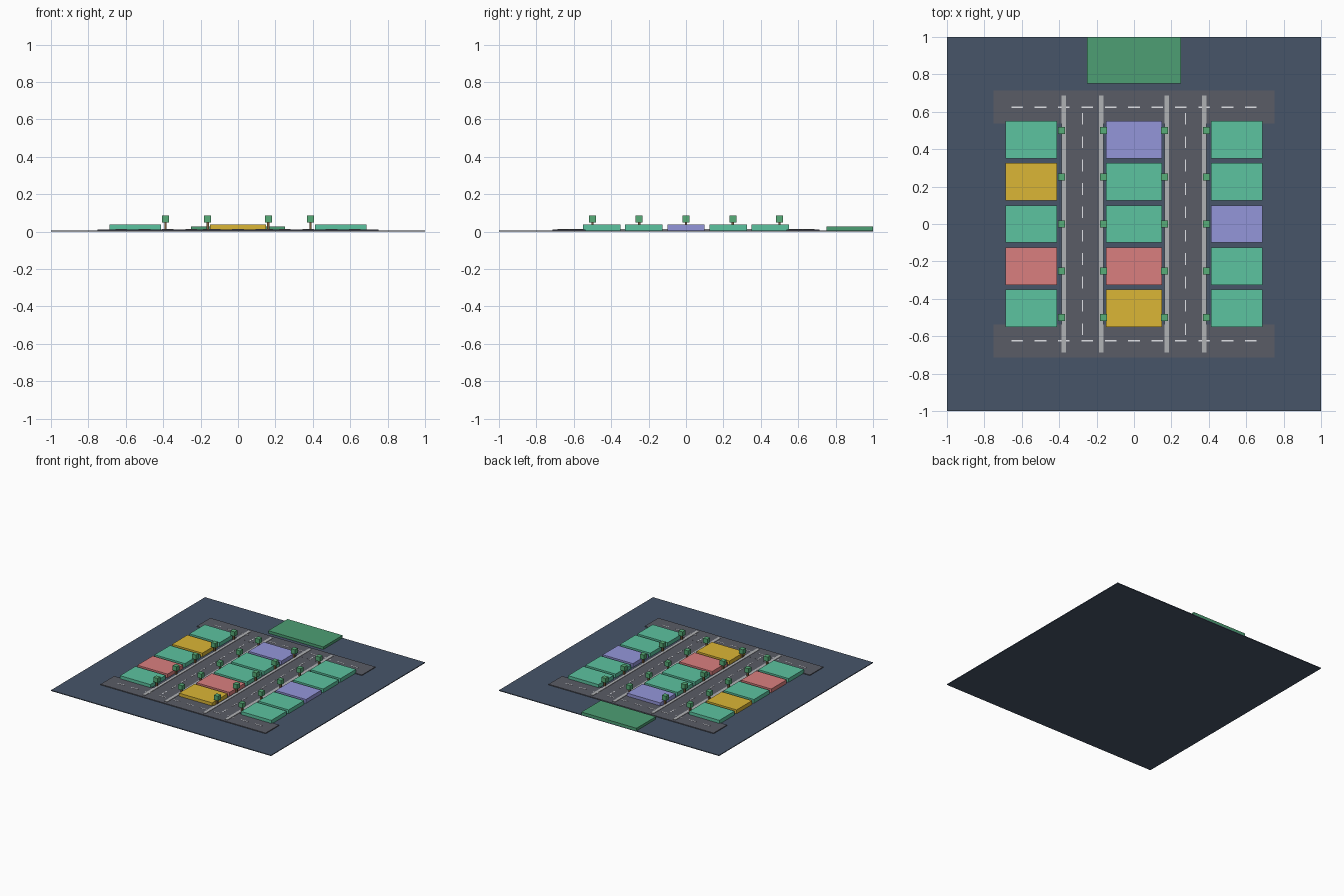
import bpy
import bmesh
from mathutils import Matrix, Vector

if "Cube" in bpy.data.objects:
    bpy.data.objects.remove(bpy.data.objects["Cube"])


def material(name, hex_code):
    rgb = [int(hex_code[i:i + 2], 16) / 255 for i in (0, 2, 4)]
    m = bpy.data.materials.new(name)
    m.diffuse_color = [((c + 0.055) / 1.055) ** 2.4 for c in rgb] + [1]
    m.use_nodes = True
    m.node_tree.nodes["Principled BSDF"].inputs["Base Color"].default_value = m.diffuse_color
    return m


MATS = {n: material(n, h) for n, h in {
    "ground": "475569", "asphalt": "5A5C66", "concrete": "B0B2B5", "paint": "E2E4E8",
    "green": "5CC3A0", "yellow": "DBB636", "red": "DA7F7F", "purple": "9496DA",
    "grass": "4D9F74", "leaf": "57AD78", "bark": "80603F"}.items()}


def boxes(name, mat, items):
    """One object from boxes given as (cx, cy, width, depth, z_bottom, z_top)."""
    bm = bmesh.new()
    for x, y, w, d, z0, z1 in items:
        bmesh.ops.create_cube(bm, size=1, matrix=Matrix.LocRotScale(
            Vector((x, y, (z0 + z1) / 2)), None, Vector((w, d, z1 - z0))))
    me = bpy.data.meshes.new(name)
    bm.to_mesh(me)
    bm.free()
    ob = bpy.data.objects.new(name, me)
    me.materials.append(MATS[mat])
    bpy.context.collection.objects.link(ob)
    return ob


GROUND, ROAD = 0.0063, 0.0125
ROAD_X, ROAD_Y = 0.275, 0.625

# Site base and park
boxes("ground", "ground", [(0, 0, 2, 2, 0, GROUND)])
boxes("park_lawn", "grass", [(0, 0.875, 0.5, 0.25, GROUND, 0.0275)])

# Roads with their lane dashes and sidewalks
for s, end in ((-1, "front"), (1, "back")):
    y = s * ROAD_Y
    boxes(f"cross_road_{end}", "asphalt", [(0, y, 1.5, 0.175, GROUND, ROAD)])
    boxes(f"cross_dashes_{end}", "paint",
          [(-0.625 + 0.125 * i, y, 0.0625, 0.007, ROAD, ROAD + 0.0012) for i in range(11)])
for s, side in ((-1, "left"), (1, "right")):
    x = s * ROAD_X
    boxes(f"street_{side}", "asphalt", [(x, 0, 0.175, 1.375, GROUND, ROAD - 0.0004)])
    boxes(f"street_dashes_{side}", "paint",
          [(x, -0.5625 + 0.125 * i, 0.007, 0.0625, ROAD - 0.0004, ROAD + 0.0012)
           for i in range(10)])
    boxes(f"sidewalks_{side}", "concrete",
          [(x + o, 0, 0.025, 1.375, GROUND, 0.0155) for o in (-0.1, 0.1)])

# Building plots, listed from back to front
PLOTS = {
    "left": (-0.55, 0.275, ["green", "yellow", "green", "red", "green"]),
    "middle": (0, 0.3, ["purple", "green", "green", "red", "yellow"]),
    "right": (0.55, 0.275, ["green", "green", "purple", "green", "green"]),
}
for col, (x, w, colours) in PLOTS.items():
    for i, c in enumerate(colours):
        boxes(f"plot_{col}_{i + 1}", c, [(x, 0.45 - 0.225 * i, w, 0.2, GROUND, 0.0375)])

# Street trees
for x in (-0.3875, -0.1625, 0.1625, 0.3875):
    for i in range(5):
        y = -0.5 + 0.25 * i
        boxes("tree_trunk", "bark", [(x, y, 0.0125, 0.0125, GROUND, 0.052)])
        boxes("tree_crown", "leaf", [(x, y, 0.0375, 0.0375, 0.05, 0.0875)])
